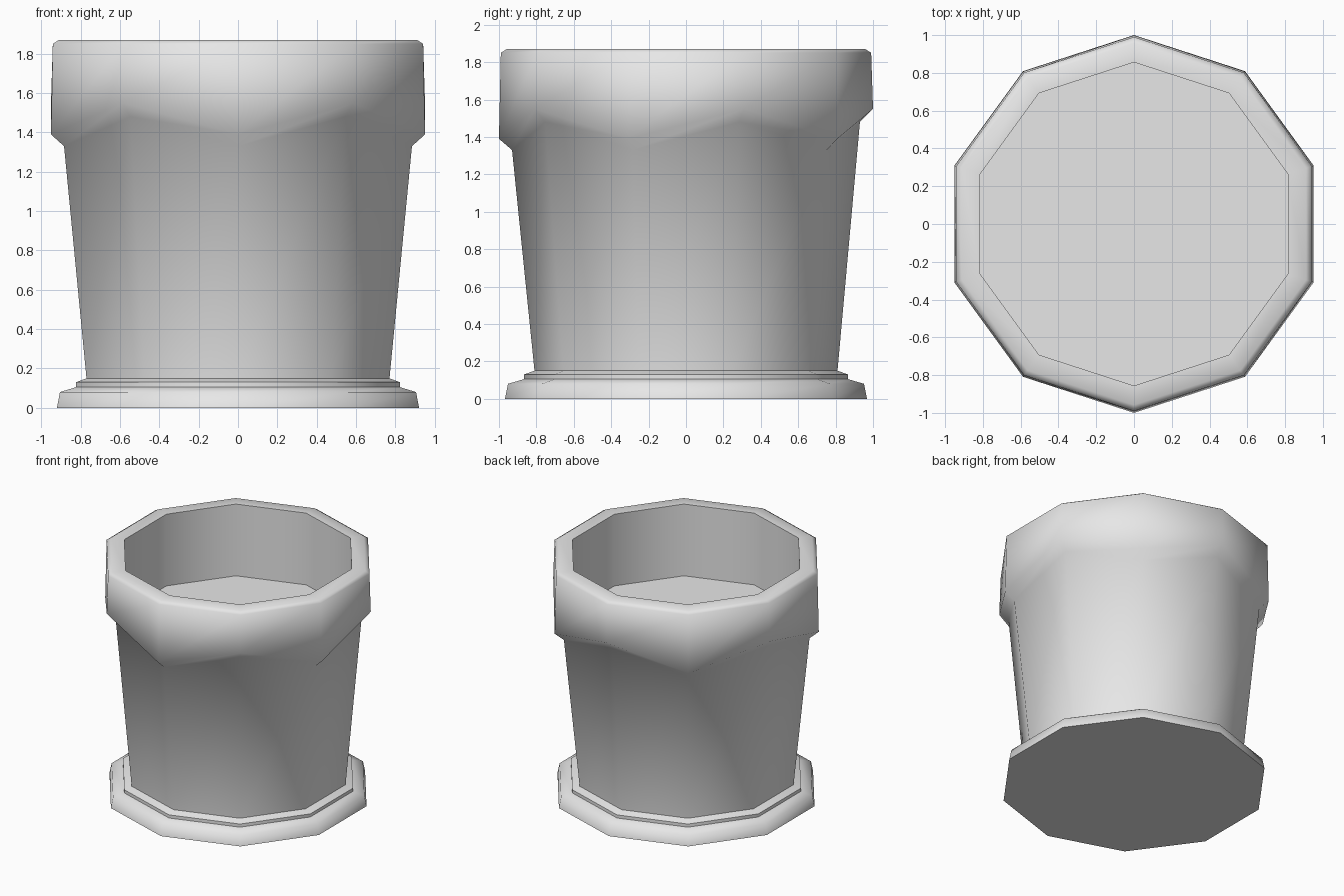
import bpy
import bmesh
from math import cos, sin, pi, radians

cube = bpy.data.objects.get("Cube")
if cube:
    bpy.data.objects.remove(cube, do_unlink=True)

SIDES = 10

clay = bpy.data.materials.new("pale grey clay")
clay.use_nodes = True
clay.diffuse_color = (0.8, 0.8, 0.8, 1)
clay.node_tree.nodes["Principled BSDF"].inputs["Base Color"].default_value = (0.8, 0.8, 0.8, 1)


def lathe(name, profile):
    """Ten-sided closed turning; each point is radius, height and lift at alternate corners."""
    bm = bmesh.new()
    rings = []
    for radius, height, lift in profile:
        ring = []
        for i in range(SIDES):
            a = -pi / 2 + 2 * pi * i / SIDES
            ring.append(bm.verts.new((radius * cos(a), radius * sin(a), height + lift * (i % 2))))
        rings.append(ring)
    for low, high in zip(rings, rings[1:]):
        for i in range(SIDES):
            j = (i + 1) % SIDES
            bm.faces.new((low[i], low[j], high[j], high[i]))
    bm.faces.new(rings[0][::-1])
    bm.faces.new(rings[-1])
    bmesh.ops.recalc_face_normals(bm, faces=bm.faces)
    mesh = bpy.data.meshes.new(name)
    bm.to_mesh(mesh)
    bm.free()
    mesh.materials.append(clay)
    obj = bpy.data.objects.new(name, mesh)
    bpy.context.collection.objects.link(obj)
    bpy.ops.object.select_all(action="DESELECT")
    obj.select_set(True)
    bpy.context.view_layer.objects.active = obj
    bpy.ops.object.shade_smooth_by_angle(angle=radians(65))
    return obj


# Saucer, foot ring, tapered wall, wavy-edged rim and soil floor in one profile
lathe("flower_pot", [
    (0.968, 0, 0),
    (0.952, 0.08, 0),
    (0.866, 0.105, 0),
    (0.866, 0.13, 0),
    (0.81, 0.15, 0),
    (0.93, 1.33, 0.15),
    (1.0, 1.39, 0.16),
    (0.99, 1.85, 0),
    (0.958, 1.87, 0),
    (0.856, 1.87, 0),
    (0.856, 1.3, 0),
])
